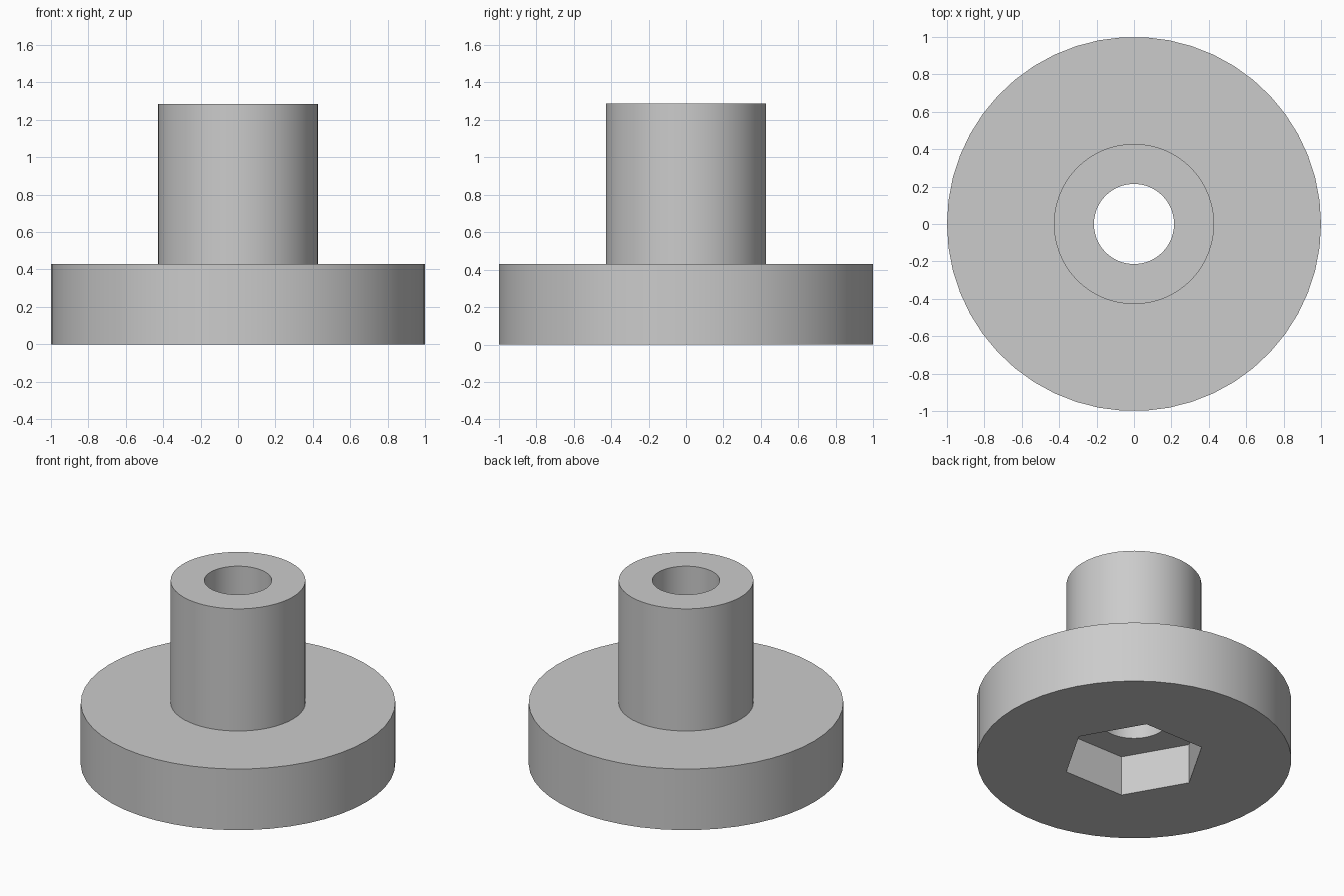
import bpy
import bmesh
from math import sin, cos, tau, radians

SIDES = 50
DISC_R, STEM_R, BORE_R, HEX_R = 1.0, 0.4286, 0.2143, 0.457
DISC_H, TOTAL_H, HEX_DEPTH = 0.4286, 1.2857, 0.28

cube = bpy.data.objects.get("Cube")
if cube:
    bpy.data.objects.remove(cube, do_unlink=True)

grey = bpy.data.materials.new("plain grey")
grey.use_nodes = True
colour = (0.6, 0.6, 0.6, 1.0)
grey.diffuse_color = colour
grey.node_tree.nodes["Principled BSDF"].inputs["Base Color"].default_value = colour

bm = bmesh.new()


def ring(radius, z, sides=SIDES):
    """Closed loop of vertices with a corner on the x axis."""
    return [bm.verts.new((radius * cos(tau * i / sides),
                          radius * sin(tau * i / sides), z)) for i in range(sides)]


def wall(a, b):
    """Quads between two rings of equal count."""
    n = len(a)
    for i in range(n):
        j = (i + 1) % n
        bm.faces.new((a[i], a[j], b[j], b[i]))


def flat_ring(outer, inner):
    """Flat face with a hole, between rings of different counts."""
    edges = []
    for loop in (outer, inner):
        for i, v in enumerate(loop):
            w = loop[(i + 1) % len(loop)]
            edges.append(bm.edges.get((v, w)) or bm.edges.new((v, w)))
    bmesh.ops.triangle_fill(bm, edges=edges, use_beauty=True, normal=(0, 0, -1))


# Turned outside: disc rim, shoulder, stem, top annulus, then down the bore
turned = [ring(r, z) for r, z in (
    (DISC_R, 0), (DISC_R, DISC_H), (STEM_R, DISC_H),
    (STEM_R, TOTAL_H), (BORE_R, TOTAL_H), (BORE_R, HEX_DEPTH))]
for lower, upper in zip(turned, turned[1:]):
    wall(lower, upper)

# Hexagonal nut pocket in the underside
hex_mouth = ring(HEX_R, 0, 6)
hex_end = ring(HEX_R, HEX_DEPTH, 6)
wall(hex_mouth, hex_end)
flat_ring(turned[0], hex_mouth)
flat_ring(hex_end, turned[-1])

bmesh.ops.recalc_face_normals(bm, faces=bm.faces)
mesh = bpy.data.meshes.new("flanged_knob")
bm.to_mesh(mesh)
bm.free()
mesh.materials.append(grey)

knob = bpy.data.objects.new("flanged_knob", mesh)
bpy.context.collection.objects.link(knob)
bpy.ops.object.select_all(action="DESELECT")
knob.select_set(True)
bpy.context.view_layer.objects.active = knob
bpy.ops.object.shade_smooth_by_angle(angle=radians(30))
